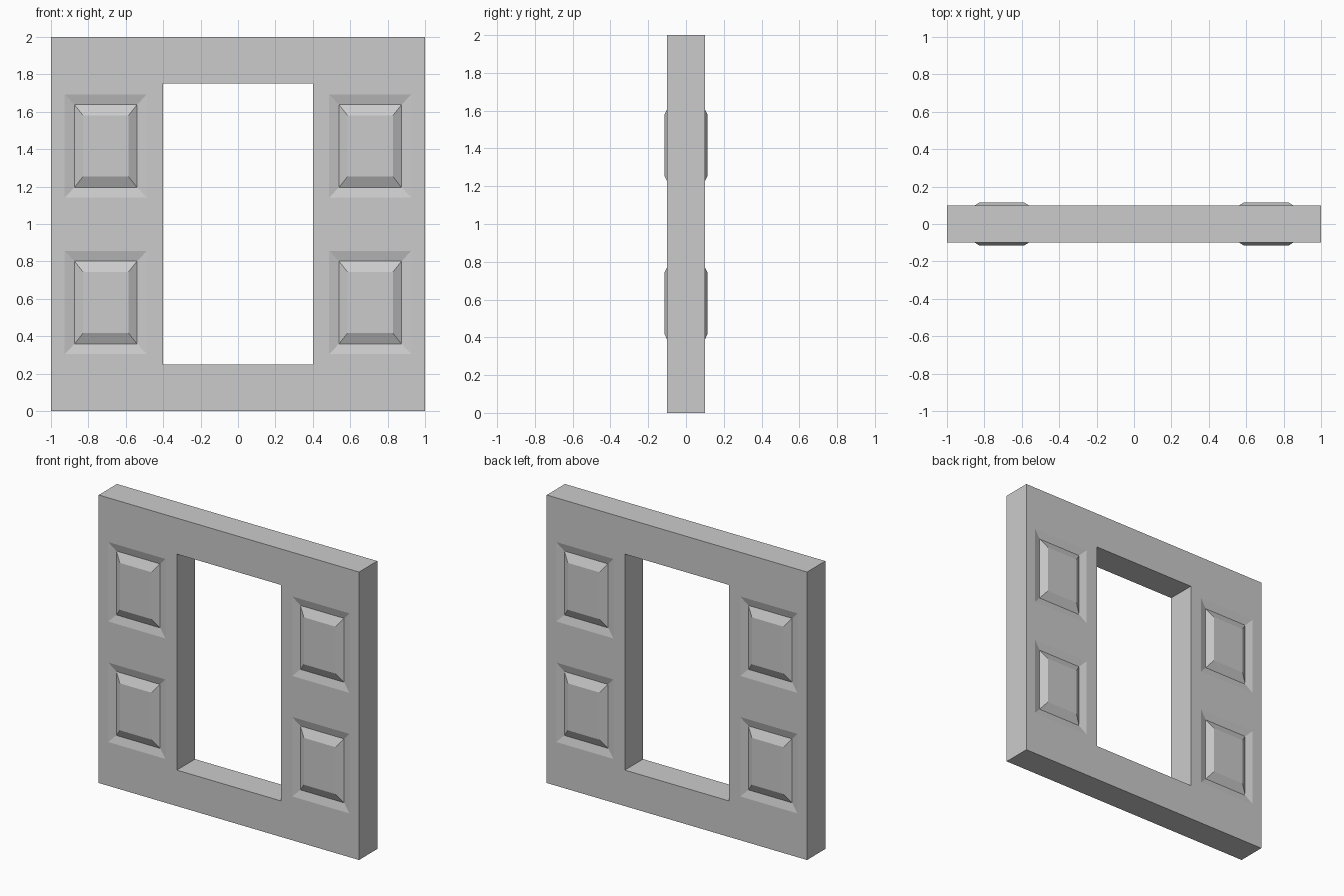
import bpy, bmesh
from mathutils import Vector

if "Cube" in bpy.data.objects:
    bpy.data.objects.remove(bpy.data.objects["Cube"])

T = 0.1                                   # half wall thickness
PX, PZ = (-0.707, 0.707), (0.58, 1.417)   # panel centres
HX, HZ = 0.22, 0.276                      # panel outer half sizes
OPEN_X, OPEN_Z = 0.4, (0.25, 1.75)        # window opening

# Grid lines through the opening and the panel outlines
xs = sorted([-1, 1, -OPEN_X, OPEN_X] + [c + s * HX for c in PX for s in (-1, 1)])
zs = sorted([0, 2, *OPEN_Z] + [c + s * HZ for c in PZ for s in (-1, 1)])

bm = bmesh.new()
grid = [[bm.verts.new((x, -T, z)) for z in zs] for x in xs]

# Wall face without the opening
for i in range(len(xs) - 1):
    for j in range(len(zs) - 1):
        cx, cz = (xs[i] + xs[i + 1]) / 2, (zs[j] + zs[j + 1]) / 2
        if abs(cx) < OPEN_X and OPEN_Z[0] < cz < OPEN_Z[1]:
            continue
        bm.faces.new((grid[i][j], grid[i + 1][j], grid[i + 1][j + 1], grid[i][j + 1]))
bmesh.ops.delete(bm, geom=[v for v in bm.verts if not v.link_faces], context='VERTS')

# Thickness
res = bmesh.ops.extrude_face_region(bm, geom=bm.faces[:], use_keep_orig=True)
bmesh.ops.translate(bm, vec=(0, 2 * T, 0),
                    verts=[g for g in res['geom'] if isinstance(g, bmesh.types.BMVert)])
bmesh.ops.recalc_face_normals(bm, faces=bm.faces[:])


def panel_centre(f):
    c = f.calc_center_median()
    if abs(f.normal.y) < 0.9:
        return None
    for x in PX:
        for z in PZ:
            if abs(c.x - x) < 0.01 and abs(c.z - z) < 0.01:
                return Vector((x, c.y, z))
    return None


# Panels on both sides: a sloping groove, then a raised field
bm.normal_update()
panels = [(f, panel_centre(f)) for f in bm.faces]
panels = [(f, c) for f, c in panels if c]
for f, c in panels:
    side = 1 if c.y > 0 else -1
    for hx, hz, y in ((0.168, 0.222, 0.085), (0.121, 0.163, 0.114)):
        bmesh.ops.inset_individual(bm, faces=[f], thickness=0.04)
        for v in f.verts:
            v.co = (c.x + (hx if v.co.x > c.x else -hx), side * y,
                    c.z + (hz if v.co.z > c.z else -hz))

bmesh.ops.recalc_face_normals(bm, faces=bm.faces[:])
mesh = bpy.data.meshes.new("window_wall")
bm.to_mesh(mesh)
bm.free()
wall = bpy.data.objects.new("window_wall", mesh)
bpy.context.collection.objects.link(wall)
